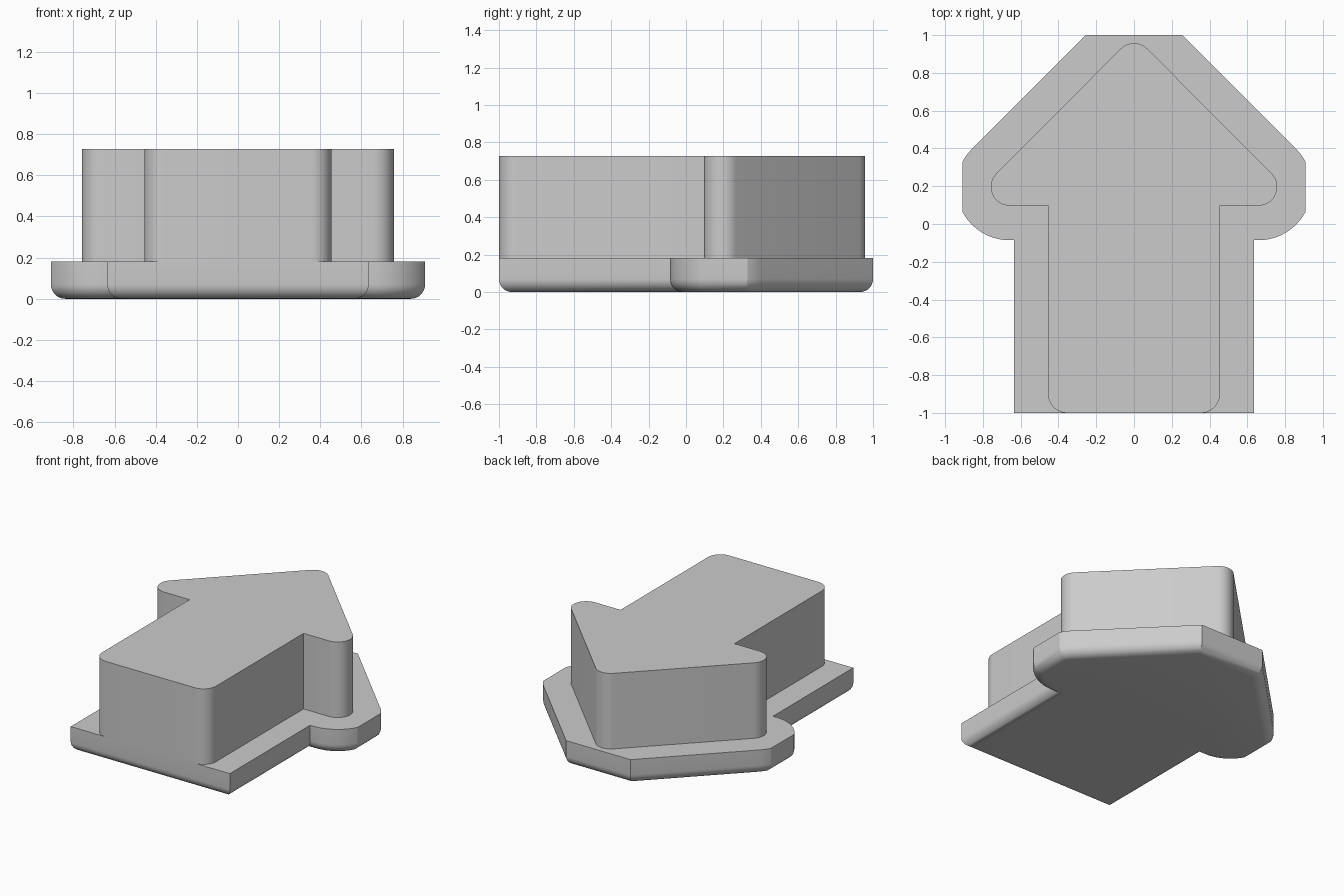
import bpy
import bmesh
from math import cos, sin, pi, radians
from mathutils import Vector

if "Cube" in bpy.data.objects:
    bpy.data.objects.remove(bpy.data.objects["Cube"])

BASE_TOP, BLOCK_TOP = 0.182, 0.727
WING = Vector((0.658, 0.197))   # centre of the rounded wing corner
CORNER, FILLET = 0.1, 0.07

grey = bpy.data.materials.new("plain grey")
grey.use_nodes = True
colour = (0.6, 0.6, 0.6, 1)
grey.diffuse_color = colour
grey.node_tree.nodes["Principled BSDF"].inputs["Base Color"].default_value = colour


def arc(centre, radius, start, end, steps=12):
    """Points on an arc, angles in degrees."""
    angles = [radians(start + (end - start) * i / steps) for i in range(steps + 1)]
    return [Vector(centre) + radius * Vector((cos(a), sin(a))) for a in angles]


def mirrored(half):
    """Close a right-hand outline (front to back) across x = 0."""
    return half + [Vector((-p.x, p.y)) for p in reversed(half) if p.x > 1e-5]


def inset(points, distance):
    """Offset a counter-clockwise outline inwards with mitred corners."""
    result = []
    for i, p in enumerate(points):
        a = (p - points[i - 1]).normalized()
        b = (points[(i + 1) % len(points)] - p).normalized()
        n, m = Vector((-a.y, a.x)), Vector((-b.y, b.x))
        result.append(p + (n + m) * distance / (1 + n.dot(m)))
    return result


def loft(name, layers):
    """Solid made from stacked (outline, height) layers, bottom first."""
    bm = bmesh.new()
    rings = [[bm.verts.new((p.x, p.y, z)) for p in pts] for pts, z in layers]
    for low, high in zip(rings, rings[1:]):
        for i in range(len(low)):
            bm.faces.new((low[i - 1], low[i], high[i], high[i - 1]))
    bm.faces.new(rings[0][::-1])
    bm.faces.new(rings[-1])
    bmesh.ops.recalc_face_normals(bm, faces=bm.faces)
    mesh = bpy.data.meshes.new(name)
    bm.to_mesh(mesh)
    bm.free()
    mesh.materials.append(grey)
    obj = bpy.data.objects.new(name, mesh)
    bpy.context.collection.objects.link(obj)
    bpy.ops.object.select_all(action='DESELECT')
    obj.select_set(True)
    bpy.context.view_layer.objects.active = obj
    bpy.ops.object.shade_smooth_by_angle(angle=radians(25))


# Base plate: wide arrow with clipped tip and wings, rounded underneath
wing_arc = arc(WING, 0.283, -90, -27.5) + arc(WING, 0.283, 27.5, 45, 4)
base = mirrored([Vector((0.635, -1)), Vector((0.635, WING.y - 0.283))]
                + wing_arc + [Vector((0.257, 1))])
layers = []
for step in range(9):
    a = step / 8 * pi / 2
    layers.append((inset(base, FILLET * (1 - sin(a))), FILLET * (1 - cos(a))))
layers.append((base, BASE_TOP))
loft("base_plate", layers)

# Raised arrow block with rounded vertical corners
tip = Vector((0, 0.957 - CORNER))
block = mirrored(arc((0.455 - CORNER, CORNER - 1), CORNER, -90, 0)
                 + [Vector((0.455, WING.y - CORNER))]
                 + arc(WING, CORNER, -90, 45, 16)
                 + arc(tip, CORNER, 45, 90, 6))
loft("arrow_block", [(block, BASE_TOP), (block, BLOCK_TOP)])
